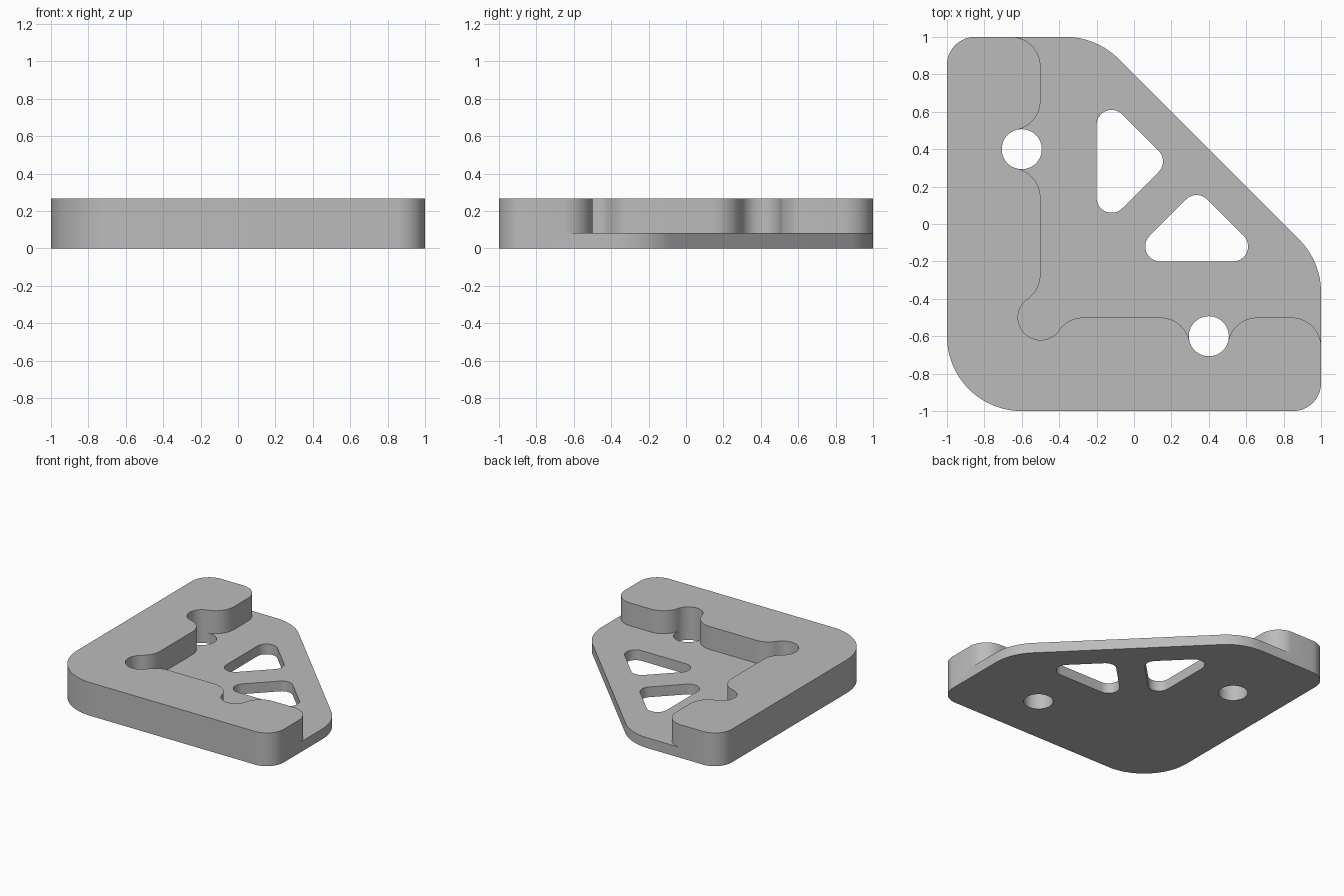
import bpy
import bmesh
from math import atan2, cos, sin, sqrt, pi, radians
from mathutils import Vector, Matrix

cube = bpy.data.objects.get("Cube")
if cube:
    bpy.data.objects.remove(cube, do_unlink=True)

HEIGHT = 0.265     # full thickness of the raised wall
FLOOR = 0.082      # thickness of the plate under the pocket
FILLET = 0.16      # rounding of the inner wall
WALL = -0.5        # inner face of the wall
HOLE = (-0.6, 0.4)
HOLE_R = 0.107
RELIEF = (WALL, WALL)
RELIEF_R = 0.12

grey = bpy.data.materials.new("plain_grey")
grey.use_nodes = True
grey.diffuse_color = (0.5, 0.5, 0.5, 1)
grey.node_tree.nodes["Principled BSDF"].inputs["Base Color"].default_value = (0.5, 0.5, 0.5, 1)


def arc(centre, r, a0, a1, n=16):
    steps = [a0 + (a1 - a0) * i / n for i in range(n + 1)]
    return [(centre[0] + r * cos(a), centre[1] + r * sin(a)) for a in steps]


def rounded(corners, n=16):
    """Round a convex counter-clockwise polygon given as (x, y, radius)."""
    out = []
    for i, (x, y, r) in enumerate(corners):
        p = Vector((x, y))
        u = (Vector(corners[i - 1][:2]) - p).normalized()
        v = (Vector(corners[(i + 1) % len(corners)][:2]) - p).normalized()
        half = u.angle(v) / 2
        c = p + (u + v).normalized() * (r / sin(half))
        start = p + u * (r * cos(half) / sin(half)) - c
        a = atan2(start.y, start.x)
        out += arc(c, r, a, a + pi - 2 * half, n)
    return out


def mirrored(points):
    """Mirror across the diagonal, keeping the winding direction."""
    return [(y, x) for x, y in reversed(points)]


def prism(name, points, z0, z1):
    bm = bmesh.new()
    face = bm.faces.new([bm.verts.new((x, y, z0)) for x, y in points])
    ext = bmesh.ops.extrude_face_region(bm, geom=[face])
    top = [e for e in ext["geom"] if isinstance(e, bmesh.types.BMVert)]
    bmesh.ops.translate(bm, verts=top, vec=(0, 0, z1 - z0))
    bmesh.ops.recalc_face_normals(bm, faces=bm.faces)
    mesh = bpy.data.meshes.new(name)
    bm.to_mesh(mesh)
    bm.free()
    mesh.materials.append(grey)
    obj = bpy.data.objects.new(name, mesh)
    bpy.context.collection.objects.link(obj)
    return obj


def cut(target, points, z0):
    cutter = prism("cutter", points, z0, HEIGHT + 0.1)
    cutter.hide_render = True
    mod = target.modifiers.new("cut", "BOOLEAN")
    mod.operation = "DIFFERENCE"
    mod.solver = "EXACT"
    mod.object = cutter
    bpy.context.view_layer.objects.active = target
    bpy.ops.object.modifier_apply(modifier=mod.name)
    bpy.data.objects.remove(cutter, do_unlink=True)


def blend(circle, r, side):
    """Centre and contact angle of the fillet joining the wall to a circle."""
    dx = WALL - FILLET - circle[0]
    dy = side * sqrt((FILLET + r) ** 2 - dx ** 2)
    return (WALL - FILLET, circle[1] + dy), atan2(-dy, -dx)


# Solid bracket body with a cut-off far corner
bracket = prism("corner_bracket", rounded([
    (-1, -1, 0.4), (1, -1, 0.15), (1, -0.2, 0.4),
    (-0.2, 1, 0.4), (-1, 1, 0.15)], 24), 0, HEIGHT)

# Pocket that leaves the L-shaped wall: half of its edge, then the mirror
relief_c, relief_a = blend(RELIEF, RELIEF_R, 1)
below_c, below_a = blend(HOLE, HOLE_R, -1)
above_c, above_a = blend(HOLE, HOLE_R, 1)
edge = arc(RELIEF, RELIEF_R, radians(225), relief_a + pi)[:-1]
edge += arc(relief_c, FILLET, relief_a, 0)
edge += arc(below_c, FILLET, 0, below_a)
edge.append(HOLE)
edge += arc(above_c, FILLET, above_a, 0)
edge += arc((WALL - FILLET, 1.001 - FILLET), FILLET, 0, pi / 2)
edge += [(WALL - FILLET, 1.3), (1.3, 1.3)]
cut(bracket, edge + mirrored(edge)[1:-1], FLOOR)

# Bolt holes and triangular windows, one on each side of the diagonal
bolt_hole = arc(HOLE, HOLE_R, 0, 2 * pi, 48)[:-1]
window = rounded([(-0.2, -0.053, 0.08), (0.188, 0.335, 0.08), (-0.2, 0.723, 0.08)])
for shape in (bolt_hole, window):
    cut(bracket, shape, -0.1)
    cut(bracket, mirrored(shape), -0.1)

# Smooth the rounded sides, keep the rims sharp
bpy.ops.object.select_all(action="DESELECT")
bracket.select_set(True)
bpy.context.view_layer.objects.active = bracket
bpy.ops.object.shade_smooth_by_angle(angle=radians(30))
